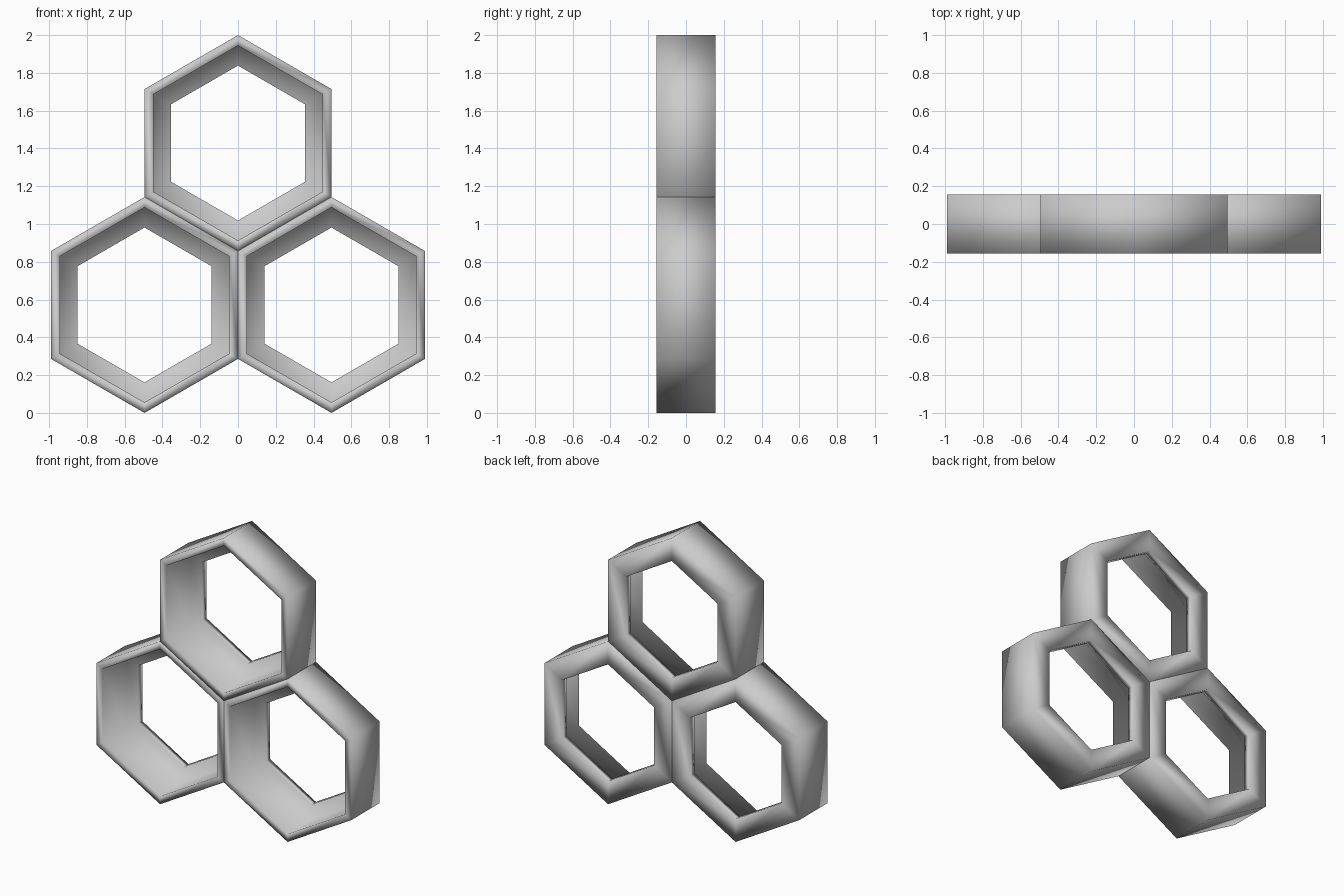
import bpy, bmesh, math

cube = bpy.data.objects.get("Cube")
if cube:
    bpy.data.objects.remove(cube, do_unlink=True)

RADIUS = 2 / 3.5               # centre to corner of each cell
APOTHEM = RADIUS * math.cos(math.pi / 6)
DEPTH = 0.157                  # half depth
INNER, HOLE, BACK = 0.516, 0.41, 0.05

grey = bpy.data.materials.new("light_grey")
grey.use_nodes = True
colour = (0.6, 0.6, 0.6, 1)
grey.diffuse_color = colour
grey.node_tree.nodes["Principled BSDF"].inputs["Base Color"].default_value = colour


def hex_cell(name, x, z):
    """Open-fronted hexagonal box with a hexagonal hole in its back panel."""
    # Closed cross-section as (radius, y): outer wall, front rim, inner wall, back panel
    profile = [(RADIUS, DEPTH), (RADIUS, -DEPTH), (INNER, -DEPTH),
               (INNER, DEPTH - BACK), (HOLE, DEPTH - BACK), (HOLE, DEPTH)]
    bm = bmesh.new()
    rings = []
    for r, y in profile:
        angles = [math.radians(90 + 60 * i) for i in range(6)]
        rings.append([bm.verts.new((r * math.cos(a), y, r * math.sin(a))) for a in angles])
    for k, ring in enumerate(rings):
        following = rings[(k + 1) % len(rings)]
        for i in range(6):
            j = (i + 1) % 6
            bm.faces.new((ring[i], ring[j], following[j], following[i]))
    bmesh.ops.recalc_face_normals(bm, faces=bm.faces)
    for face in bm.faces:
        face.smooth = True
    mesh = bpy.data.meshes.new(name)
    bm.to_mesh(mesh)
    bm.free()
    mesh.materials.append(grey)
    cell = bpy.data.objects.new(name, mesh)
    cell.location = (x, 0, z)
    bpy.context.collection.objects.link(cell)


# Two cells side by side with one nested on top
hex_cell("lower_left_cell", APOTHEM, RADIUS)
hex_cell("lower_right_cell", -APOTHEM, RADIUS)
hex_cell("upper_cell", 0, RADIUS * 2.5)
